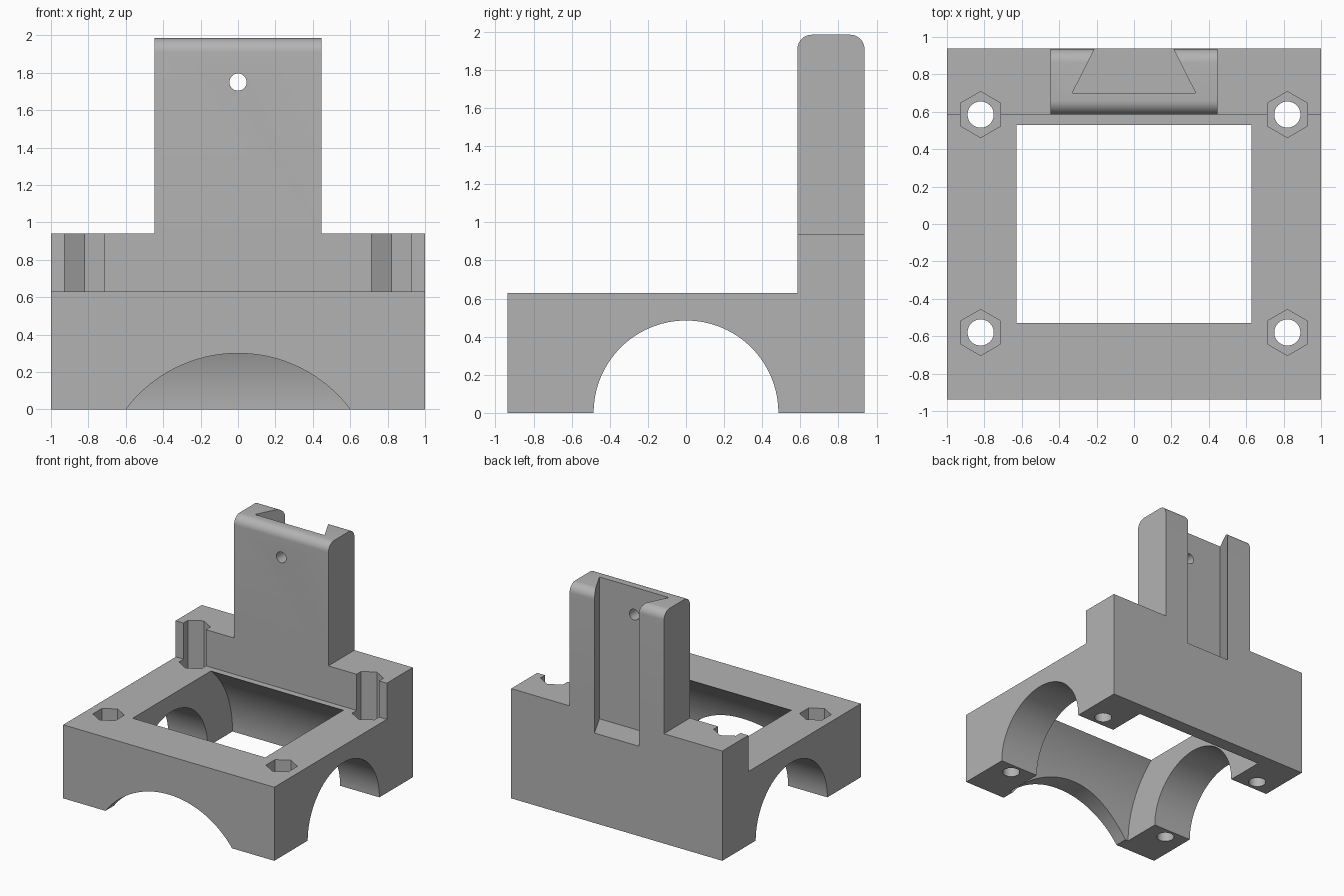
import bpy, bmesh, math

if "Cube" in bpy.data.objects:
    bpy.data.objects.remove(bpy.data.objects["Cube"])

grey = bpy.data.materials.new("plain grey")
grey.diffuse_color = (0.45, 0.45, 0.45, 1)
grey.use_nodes = True
grey.node_tree.nodes["Principled BSDF"].inputs["Base Color"].default_value = grey.diffuse_color


def prism(name, profile, axis, lo, hi):
    """Extrude a 2D profile along an axis: x uses (y, z), y uses (x, z), z uses (x, y)."""
    place = {"x": lambda p, t: (t, p[0], p[1]),
             "y": lambda p, t: (p[0], t, p[1]),
             "z": lambda p, t: (p[0], p[1], t)}[axis]
    bm = bmesh.new()
    face = bm.faces.new([bm.verts.new(place(p, lo)) for p in profile])
    out = bmesh.ops.extrude_face_region(bm, geom=[face])
    move = [b - a for a, b in zip(place((0, 0), lo), place((0, 0), hi))]
    bmesh.ops.translate(bm, vec=move,
                        verts=[v for v in out["geom"] if isinstance(v, bmesh.types.BMVert)])
    bmesh.ops.recalc_face_normals(bm, faces=bm.faces)
    mesh = bpy.data.meshes.new(name)
    bm.to_mesh(mesh)
    bm.free()
    mesh.materials.append(grey)
    ob = bpy.data.objects.new(name, mesh)
    bpy.context.collection.objects.link(ob)
    return ob


def arc(cx, cy, r, n, start=0, end=360):
    """Points on a circle, or on part of one including both ends."""
    steps = n if end - start == 360 else n - 1
    angles = [math.radians(start + (end - start) * i / steps) for i in range(n)]
    return [(cx + r * math.cos(a), cy + r * math.sin(a)) for a in angles]


def combine(target, tool, operation="DIFFERENCE"):
    tool.hide_render = True
    mod = target.modifiers.new(tool.name, "BOOLEAN")
    mod.object, mod.operation, mod.solver = tool, operation, "EXACT"
    bpy.context.view_layer.objects.active = target
    bpy.ops.object.modifier_apply(modifier=mod.name)
    bpy.data.objects.remove(tool)


# base block with the raised rear wall
D, WALL, DECK, SHOULDER, TOP = 0.937, 0.585, 0.63, 0.94, 1.985
body = prism("mount_body", [(-D, 0), (D, 0), (D, SHOULDER), (WALL, SHOULDER),
                            (WALL, DECK), (-D, DECK)], "x", -1, 1)

# upright column with rounded top edges
R = 0.075
column = prism("column", [(WALL, 0.8), (D, 0.8)] + arc(D - R, TOP - R, R, 10, 0, 90)
               + arc(WALL + R, TOP - R, R, 10, 90, 180), "x", -0.447, 0.447)
combine(body, column, "UNION")

# side tunnel, wider inner chamber opening through the deck, front arch
combine(body, prism("tunnel", arc(0, 0, 0.485, 96), "x", -1.2, 1.2))
combine(body, prism("chamber", arc(0, 0, 0.823, 128), "x", -0.628, 0.628))
combine(body, prism("front_arch", arc(0, -0.45, 0.75, 128), "y", -1.2, -0.5))

# dovetail slot in the back of the column
k = 0.12 / 0.237
combine(body, prism("dovetail_slot", [(-0.33, 0.70), (0.33, 0.70), (0.21 - 0.1 * k, D + 0.1),
                                      (-0.21 + 0.1 * k, D + 0.1)], "z", 0.77, 2.2))

# cross hole near the top of the column
combine(body, prism("pin_hole", arc(0, 1.75, 0.046, 32), "y", 0.4, 1.2))

# four bolt holes with hexagonal nut pockets
for x in (-0.82, 0.82):
    for y in (-0.58, 0.585):
        combine(body, prism("bolt_hole", arc(x, y, 0.07, 32), "z", -0.2, 1.2))
        combine(body, prism("nut_pocket", arc(x, y, 0.123, 6, 30, 390), "z", 0.4, 1.2))

# smooth curved surfaces, crisp edges
bpy.ops.object.select_all(action="DESELECT")
body.select_set(True)
bpy.context.view_layer.objects.active = body
bpy.ops.object.shade_smooth_by_angle(angle=math.radians(25))
